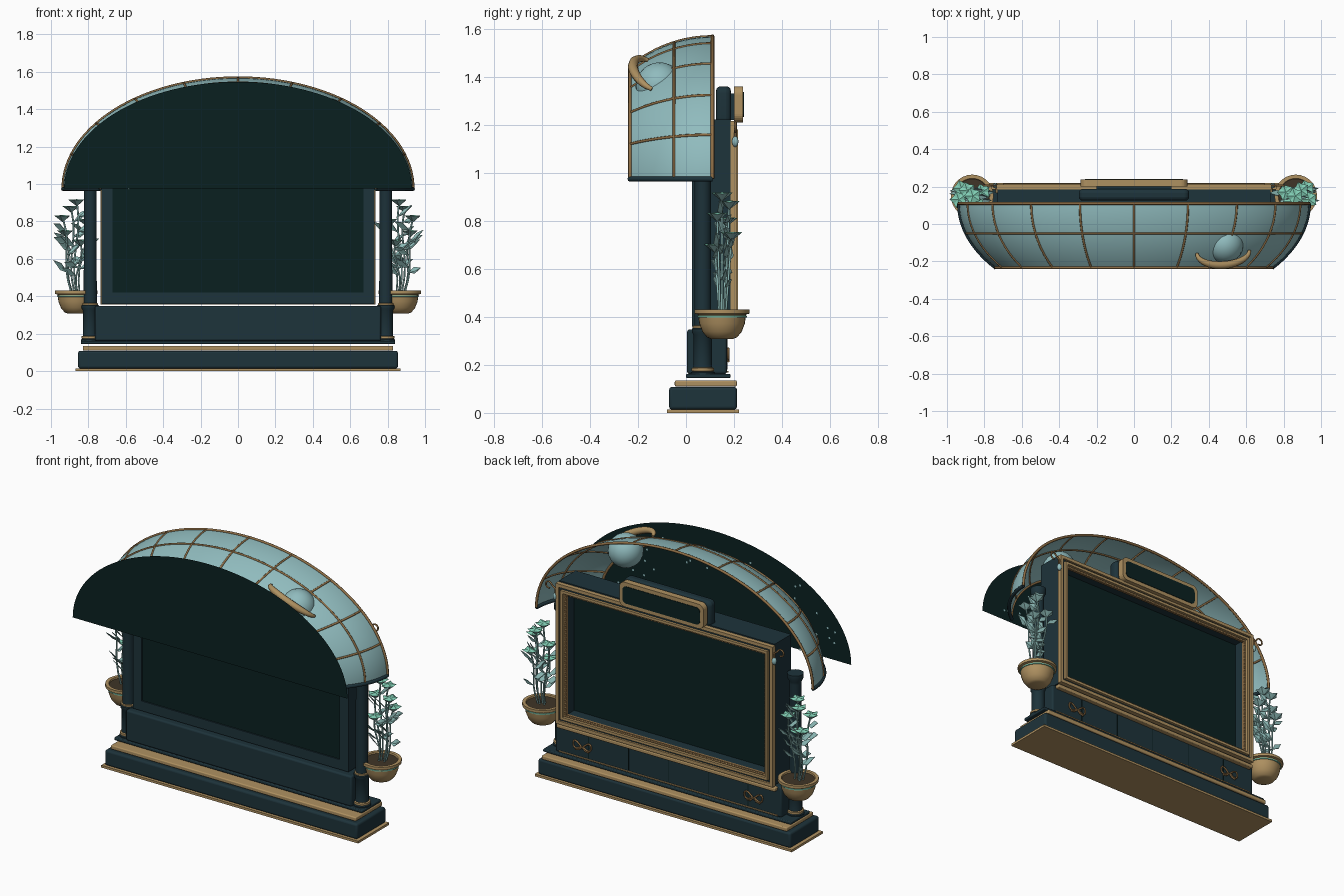
import bpy, bmesh, math, random
from mathutils import Vector

if "Cube" in bpy.data.objects:
    bpy.data.objects.remove(bpy.data.objects["Cube"])
random.seed(4)

def mat(name, r, g, b):
    m = bpy.data.materials.new(name)
    m.diffuse_color = (r, g, b, 1)
    m.use_nodes = True
    m.node_tree.nodes["Principled BSDF"].inputs["Base Color"].default_value = m.diffuse_color
    return m

TEAL = mat("dark teal", .0125, .033, .043)
SCREEN = mat("black green", .003, .0145, .0145)
SHELL = mat("pale teal", .28, .5, .515)
GOLD = mat("gold", .43, .285, .12)
BROWN = mat("bronze", .27, .155, .06)
LEAF = mat("leaf", .27, .5, .48)
FLOWER = mat("mint", .22, .62, .46)
SOIL = mat("soil", .05, .035, .02)

def obj(name, verts, faces, m, smooth=False, bevel=0, solid=0):
    me = bpy.data.meshes.new(name)
    me.from_pydata([tuple(v) for v in verts], [], faces)
    bm = bmesh.new(); bm.from_mesh(me)
    bmesh.ops.recalc_face_normals(bm, faces=bm.faces)
    bm.to_mesh(me); bm.free()
    me.materials.append(m)
    o = bpy.data.objects.new(name, me)
    bpy.context.collection.objects.link(o)
    if solid:
        o.modifiers.new("solid", 'SOLIDIFY').thickness = solid
    if bevel:
        b = o.modifiers.new("bevel", 'BEVEL'); b.width = bevel; b.segments = 3
    if smooth or bevel:
        bpy.ops.object.select_all(action='DESELECT')
        o.select_set(True); bpy.context.view_layer.objects.active = o
        bpy.ops.object.shade_smooth_by_angle(angle=math.radians(40))
    return o

def prism(name, pts, y0, y1, m, bevel=0):
    n = len(pts)
    v = [(x, y0, z) for x, z in pts] + [(x, y1, z) for x, z in pts]
    f = [list(range(n)), list(range(n, 2*n))]
    f += [(i, (i+1) % n, n+(i+1) % n, n+i) for i in range(n)]
    return obj(name, v, f, m, bevel=bevel)

def box(name, x0, x1, y0, y1, z0, z1, m, bevel=0):
    return prism(name, [(x0, z0), (x1, z0), (x1, z1), (x0, z1)], y0, y1, m, bevel)

def rounded(hw, z0, z1, r):
    pts = []
    for cx, cz, a0 in ((hw-r, z0+r, -90), (hw-r, z1-r, 0), (r-hw, z1-r, 90), (r-hw, z0+r, 180)):
        for k in range(7):
            a = math.radians(a0+15*k)
            pts.append((cx+r*math.cos(a), cz+r*math.sin(a)))
    return pts

def frame(name, hw, z0, z1, w, y0, y1, m):
    v = []
    for y in (y0, y1):
        for k in (0, w):
            v += [(-hw+k, y, z0+k), (hw-k, y, z0+k), (hw-k, y, z1-k), (-hw+k, y, z1-k)]
    f = []
    for i in range(4):
        j = (i+1) % 4
        f += [(i, j, 4+j, 4+i), (8+i, 8+j, 12+j, 12+i), (i, j, 8+j, 8+i), (4+i, 4+j, 12+j, 12+i)]
    return obj(name, v, f, m)

def lathe(name, prof, c, m, n=28):
    v, f = [], []
    for r, z in prof:
        v += [(c[0]+r*math.cos(2*math.pi*i/n), c[1]+r*math.sin(2*math.pi*i/n), z) for i in range(n)]
    for k in range(len(prof)-1):
        f += [(k*n+i, k*n+(i+1) % n, (k+1)*n+(i+1) % n, (k+1)*n+i) for i in range(n)]
    f += [list(range(n)), list(range((len(prof)-1)*n, len(prof)*n))]
    return obj(name, v, f, m, smooth=True)

def tube(name, paths, r, m, radii=None):
    cu = bpy.data.curves.new(name, 'CURVE')
    cu.dimensions = '3D'; cu.bevel_depth = r; cu.bevel_resolution = 2; cu.use_fill_caps = True
    for p in paths:
        s = cu.splines.new('POLY'); s.points.add(len(p)-1)
        for i, q in enumerate(p):
            s.points[i].co = (*q, 1)
            s.points[i].radius = radii[i] if radii else 1
    cu.materials.append(m)
    o = bpy.data.objects.new(name, cu)
    bpy.context.collection.objects.link(o)
    bpy.ops.object.select_all(action='DESELECT')
    o.select_set(True); bpy.context.view_layer.objects.active = o
    bpy.ops.object.convert(target='MESH')
    return o

def balls(name, items, m, sub=1):
    bm = bmesh.new()
    for c, s in items:
        r = bmesh.ops.create_icosphere(bm, subdivisions=sub, radius=1)
        for v in r['verts']:
            v.co = Vector((v.co.x*s[0]+c[0], v.co.y*s[1]+c[1], v.co.z*s[2]+c[2]))
    for f in bm.faces: f.smooth = True
    me = bpy.data.meshes.new(name); bm.to_mesh(me); bm.free()
    me.materials.append(m)
    bpy.context.collection.objects.link(bpy.data.objects.new(name, me))

# stepped base and lower cabinet
box("base_plate", -.87, .87, -.08, .22, 0, .014, GOLD)
box("plinth", -.855, .855, -.07, .212, .014, .108, TEAL, .012)
box("plinth_trim", -.83, .83, -.047, .212, .11, .135, GOLD, .006)
box("cabinet_foot", -.84, .84, .0, .185, .145, .162, TEAL, .005)
box("lower_cabinet", -.765, .765, .005, .17, .162, .348, TEAL, .01)
box("cabinet_rail", -.74, .74, .165, .2, .325, .347, GOLD, .005)
box("cabinet_lower_line", -.74, .74, .165, .176, .168, .175, GOLD)
for x in (-.54, -.27, 0, .27, .54):
    box("drawer_seam", x-.002, x+.002, .169, .172, .18, .32, SCREEN)

# bow handles on the drawers
for s in (-1, 1):
    loops = []
    for d in (-1, 1):
        loops.append([(s*.58+d*(.006+.055*math.sin(a/2)), .176, .24+.022*math.sin(a)+.008*math.sin(a/2))
                      for a in [2*math.pi*i/16 for i in range(17)]])
        loops.append([(s*.58, .176, .24), (s*.58+d*.02, .176, .22), (s*.58+d*.045, .176, .215)])
    tube("bow_handle", loops, .005, BROWN)

# screen housing
frame("screen_housing", .73, .36, 1.222, .06, .025, .185, TEAL)
box("screen", -.68, .68, .032, .124, .41, 1.17, SCREEN)
frame("outer_gold_frame", .735, .357, 1.215, .02, .185, .212, GOLD)
frame("middle_frame", .715, .377, 1.195, .014, .185, .2, TEAL)
frame("inner_gold_frame", .701, .391, 1.181, .016, .185, .216, GOLD)
frame("liner_frame", .685, .407, 1.165, .014, .185, .2, BROWN)
beads = []
for i in range(58):
    x = -.678 + 1.356*i/57
    beads += [((x, .2, z), (.006,)*3) for z in (.414, 1.158)]
for i in range(1, 31):
    z = .414 + .744*i/31
    beads += [((x, .2, z), (.006,)*3) for x in (-.678, .678)]
balls("frame_beads", beads, GOLD)

# crest on top
prism("crest_body", rounded(.295, 1.2, 1.36, .03), .125, .187, TEAL, .02)
prism("crest_plate", rounded(.285, 1.21, 1.36, .035), .2, .238, GOLD)
prism("crest_panel", rounded(.262, 1.233, 1.337, .025), .236, .241, SCREEN)
box("crest_mount", -.2, .2, .18, .205, 1.22, 1.33, TEAL)

# canopy shell: half ellipses shrinking toward the front
def P(t, y, g=0):
    k = math.sqrt(1-((.11-y)/.56)**2)
    return ((.935*k+g)*math.cos(t), y, .975+(.592*k+g)*math.sin(t))
NT, NY = 60, 12
ys = [-.235+.345*j/NY for j in range(NY+1)]
v = [P(math.pi*i/NT, y) for y in ys for i in range(NT+1)]
W = NT+1
f = [(j*W+i, j*W+i+1, (j+1)*W+i+1, (j+1)*W+i) for j in range(NY) for i in range(NT)]
obj("canopy_shell", v, f, SHELL, smooth=True)
tube("canopy_ribs", [[P(math.pi*k/10, y) for y in ys] for k in range(1, 10)]
     + [[P(math.pi*i/NT, -.05) for i in range(W)]], .006, BROWN)
tube("canopy_rims", [[P(math.pi*i/NT, y, .001) for i in range(W)] for y in (-.233, .11)], .008, BROWN)
for t in (0, math.pi):
    tube("canopy_sill", [[(x, y, z-.001) for x, y, z in (P(t, y) for y in ys)]], .011, TEAL)

# thin dark front panel with flat star dots on its inner side
n = 64
obj("front_panel", [(.93*math.cos(math.pi*i/n), -.27, .975+.572*math.sin(math.pi*i/n)) for i in range(n+1)],
    [list(range(n+1))], SCREEN)
sv, sf = [], []
for i in range(40):
    a, r = math.pi*random.random(), random.uniform(.55, .95)
    sf.append(list(range(len(sv), len(sv)+6)))
    sv += [(.93*r*math.cos(a)+.007*math.cos(k*math.pi/3), -.2685,
            .975+.572*r*math.sin(a)+.007*math.sin(k*math.pi/3)) for k in range(6)]
obj("star_dots", sv, sf, SHELL)

# globe and crescent set through the canopy
balls("globe", [((.485, -.11, 1.36), (.1, .1, .1))], SHELL, 3)
cres, rad = [], []
for i in range(21):
    a = math.pi*i/20
    c = -math.cos(a)
    cres.append((.477+.14*c, -.15+.008*c-.07*math.sin(a), 1.408-.06*c+.03*math.sin(a)))
    rad.append(.4+math.sin(a)*.6)
tube("crescent", [cres], .021, GOLD, rad)

for s in (-1, 1):
    # columns
    c = (s*.79, .07)
    lathe("column", [(.05, .15), (.05, .168), (.04, .175), (.038, .2), (.038, .325), (.046, .335), (.046, .35),
                     (.035, .362), (.034, .96), (.036, .975), (.046, .995), (.046, 1.02)], c, TEAL)
    lathe("column_foot_ring", [(.036, .172), (.047, .174), (.047, .186), (.036, .19)], c, GOLD)
    lathe("column_middle_ring", [(.036, .352), (.042, .354), (.042, .362), (.03, .366)], c, GOLD)
    # hook with hanging bead
    hook = [(s*.73, .205, 1.17), (s*.76, .205, 1.19)]
    hook += [(s*(.785+.02*math.cos(a)), .205, 1.19+.02*math.sin(a)) for a in [2.6-.45*i for i in range(11)]]
    tube("hook", [hook, [(s*.742, .205, 1.18), (s*.742, .205, 1.15)]], .005, BROWN)
    balls("hanging_bead", [((s*.742, .205, 1.13), (.014, .014, .023))], SHELL, 2)
    # bowl planter
    c = (s*.865, .15)
    lathe("planter", [(.045, .308), (.062, .314), (.082, .338), (.095, .372), (.1, .41), (.114, .413), (.114, .43),
                      (.094, .43), (.09, .415)], c, GOLD)
    lathe("planter_band", [(.099, .397), (.103, .398), (.103, .404), (.1, .405)], c, FLOWER)
    lathe("soil", [(.093, .41), (.093, .421)], c, SOIL)
    # stems, leaves and flowers
    stems, lv, lf, fv, cup, top = [], [], [], [], [], []
    for dx, dy, h in ((.0, .0, .905), (.03, .03, .87), (.075, -.02, .82), (-.05, .02, .80),
                      (.06, .04, .74), (-.02, -.03, .69)):
        b = Vector((c[0]+s*dx*.35, c[1]+dy*.4, .42))
        e = Vector((c[0]+s*dx, c[1]+dy, h))
        path = [b.lerp(e, k/6)+Vector((s*.012*math.sin(k), 0, 0)) for k in range(7)]
        stems.append(path)
        for k in range(2, 6):
            a = random.choice((0, math.pi)) + random.uniform(-.4, .4)
            L = random.uniform(.065, .09)
            if abs(path[k].x+L*math.cos(a)) > .998: a += math.pi
            d = Vector((math.cos(a), .4*math.sin(a), random.uniform(.3, .9)))
            w = Vector((-math.sin(a)*.3, math.cos(a)*.5, .6))*.03
            o = len(lv); p = path[k]
            lv += [p, p+d*L*.5+w, p+d*L, p+d*L*.5-w, p+d*L*.5+Vector((0, .008, -.008))]
            lf += [(o, o+1, o+4), (o+1, o+2, o+4), (o+2, o+3, o+4), (o+3, o, o+4)]
        o = len(fv); m = 10; p = path[-1]
        fv.append(p-Vector((0, 0, .024)))
        for i in range(m):
            r = .047 if i % 2 else .034
            a = 2*math.pi*i/m
            fv.append(p+Vector((r*math.cos(a), r*math.sin(a), .012 if i % 2 else .006)))
        fv.append(p+Vector((0, 0, .014)))
        for i in range(m):
            q, w2 = o+1+i, o+1+(i+1) % m
            cup.append((o, w2, q)); top.append((o+m+1, q, w2))
    tube("stems", stems, .005, LEAF)
    obj("leaves", lv, lf, LEAF, solid=.003)
    fl = obj("flowers", fv, cup+top, LEAF)
    fl.data.materials.append(FLOWER)
    for p in fl.data.polygons:
        p.material_index = int(p.normal.z > 0)
